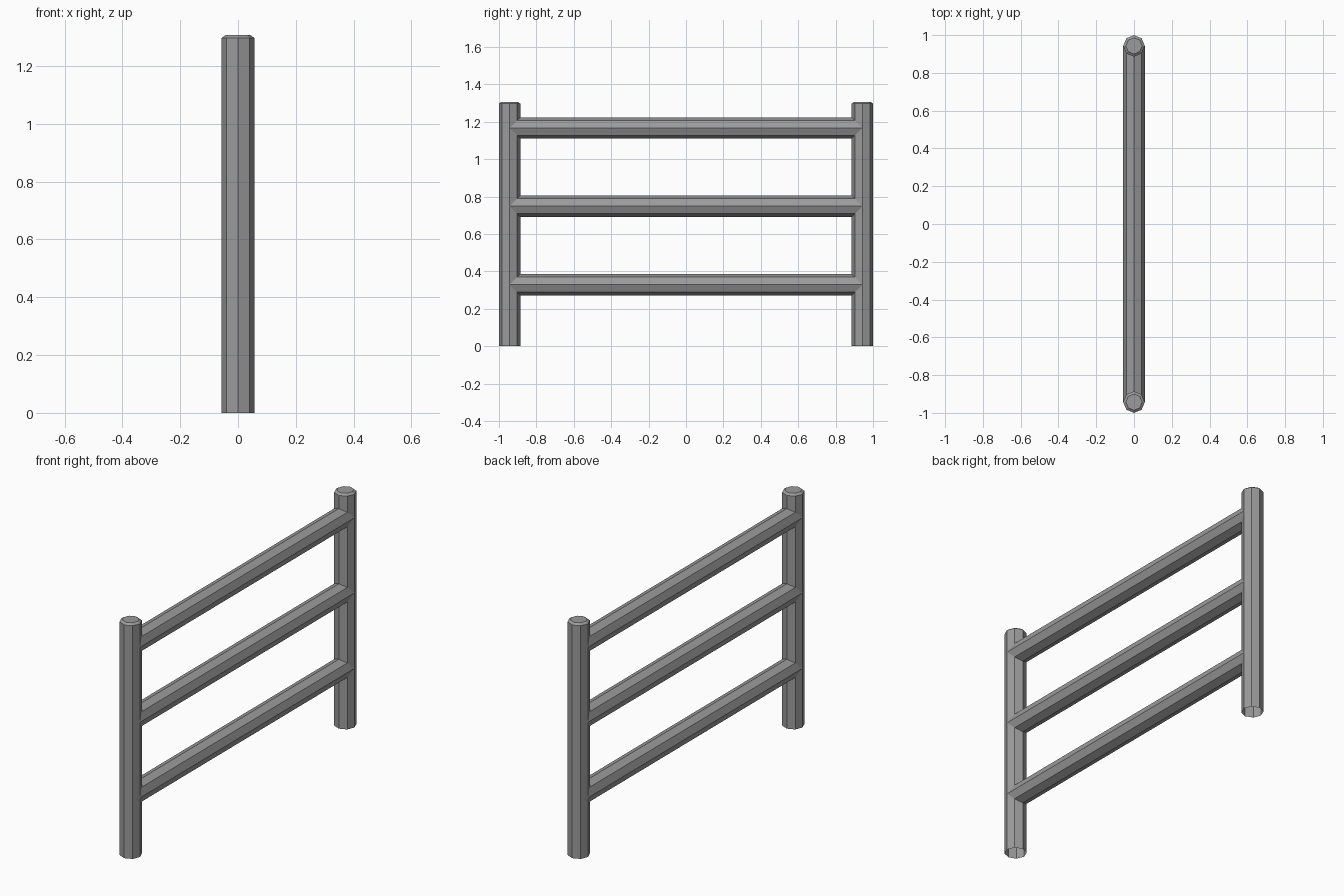
import bpy, bmesh
from math import cos, sin, pi

if "Cube" in bpy.data.objects:
    bpy.data.objects.remove(bpy.data.objects["Cube"])

SIDES = 8
RADIUS = 0.057
POST_Y = 1.0 - RADIUS
HEIGHT = 1.307

# Dark grey metal
metal = bpy.data.materials.new("dark_grey")
metal.diffuse_color = (0.33, 0.33, 0.33, 1)
metal.use_nodes = True
metal.node_tree.nodes["Principled BSDF"].inputs["Base Color"].default_value = metal.diffuse_color


def octagon_tube(name, rings, place, cap_start=False, cap_end=False):
    """Loft octagonal rings given as (radius, distance along axis)."""
    bm = bmesh.new()
    loops = []
    for r, d in rings:
        loops.append([bm.verts.new(place(r * cos(2 * pi * i / SIDES),
                                         r * sin(2 * pi * i / SIDES), d))
                      for i in range(SIDES)])
    for a, b in zip(loops, loops[1:]):
        for i in range(SIDES):
            j = (i + 1) % SIDES
            bm.faces.new((a[i], a[j], b[j], b[i]))
    if cap_start:
        bm.faces.new(loops[0][::-1])
    if cap_end:
        bm.faces.new(loops[-1])
    mesh = bpy.data.meshes.new(name)
    bm.to_mesh(mesh)
    bm.free()
    mesh.materials.append(metal)
    obj = bpy.data.objects.new(name, mesh)
    bpy.context.collection.objects.link(obj)
    return obj


# Upright posts: open at the bottom, chamfered cap on top
for name, y in (("front_post", -POST_Y), ("back_post", POST_Y)):
    octagon_tube(name,
                 [(RADIUS, 0), (RADIUS, HEIGHT - 0.01), (0.043, HEIGHT)],
                 lambda u, v, d, y=y: (u, y + v, d), cap_end=True)

# Three horizontal rails running between the post centres
for name, z in (("lower_rail", 0.329), ("middle_rail", 0.749), ("upper_rail", 1.167)):
    octagon_tube(name, [(RADIUS, -POST_Y), (RADIUS, POST_Y)],
                 lambda u, v, d, z=z: (v, d, z + u))
